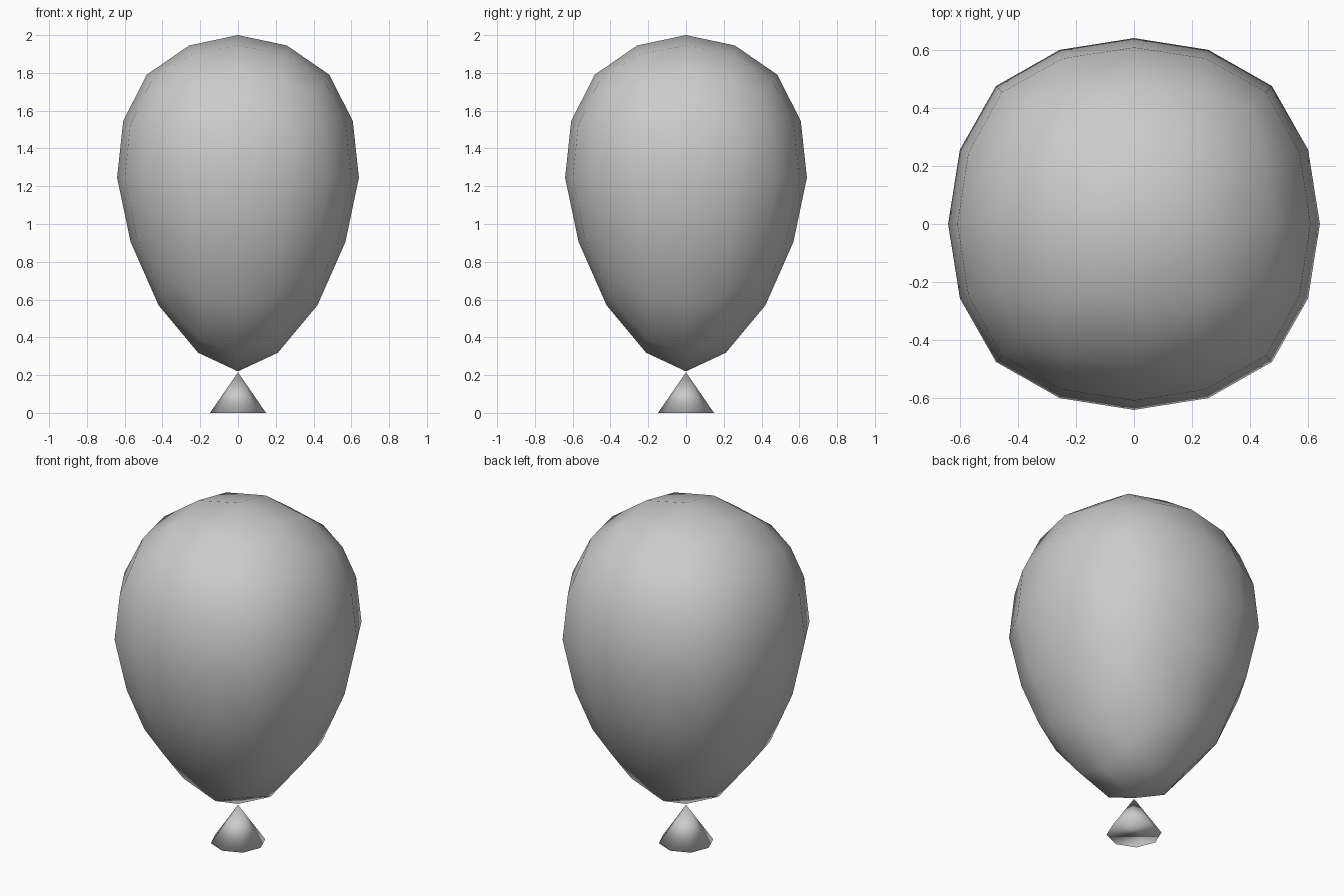
import bpy, math

if "Cube" in bpy.data.objects:
    bpy.data.objects.remove(bpy.data.objects["Cube"])

# Balloon body: a subdivided cube (even quad sphere), stretched into a teardrop
bpy.ops.mesh.primitive_cube_add(size=2)
body = bpy.context.object
body.name = "balloon_body"
sub = body.modifiers.new("round", 'SUBSURF')
sub.levels = 2
bpy.ops.object.modifier_apply(modifier=sub.name)

# (relative height on the sphere, final z, width scale), bottom to top
STATIONS = [(-1.0, 0.22, 0.80), (-0.934, 0.315, 0.83), (-0.726, 0.57, 0.905),
            (-0.397, 0.905, 0.954), (0.0, 1.245, 1.0), (0.397, 1.545, 1.02),
            (0.726, 1.79, 1.04), (0.934, 1.947, 1.02), (1.0, 2.0, 1.0)]


def station(t):
    for (a, z0, s0), (b, z1, s1) in zip(STATIONS, STATIONS[1:]):
        if t <= b or b == 1.0:
            f = (t - a) / (b - a)
            return z0 + (z1 - z0) * f, s0 + (s1 - s0) * f


top = max(v.co.z for v in body.data.vertices)
for v in body.data.vertices:
    z, s = station(v.co.z / top)
    bulge = 1 + 0.022 * math.sin(2 * math.atan2(v.co.y, v.co.x)) ** 4
    k = 0.64 * s * bulge / top
    v.co = (v.co.x * k, v.co.y * k, z)
bpy.ops.object.shade_smooth()

# Tied neck flaring out below the body
bpy.ops.mesh.primitive_cone_add(vertices=8, radius1=0.148, radius2=0, depth=0.215,
                                end_fill_type='NGON', location=(0, 0, 0.1075))
bpy.context.object.name = "balloon_neck"
bpy.ops.object.shade_smooth()
